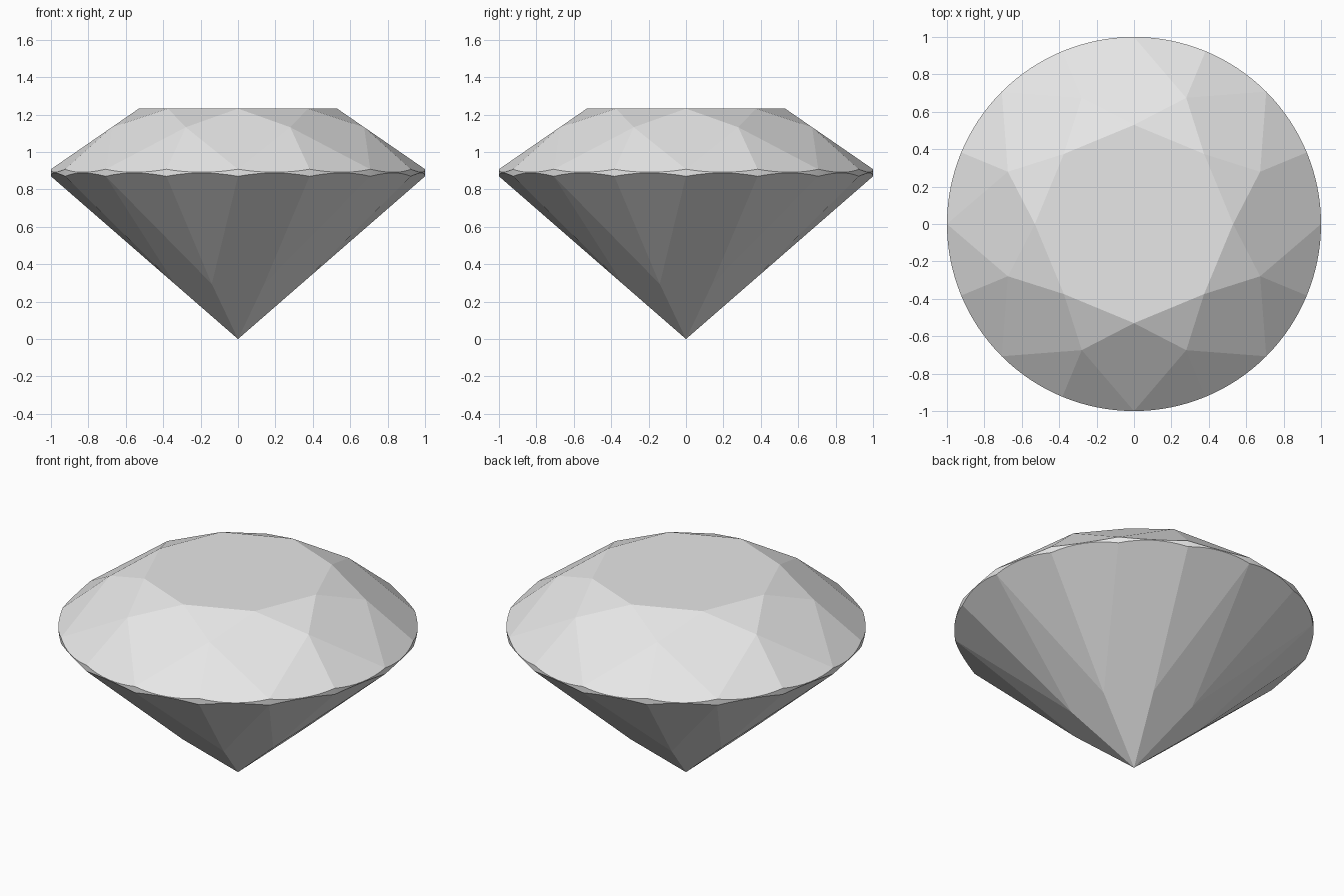
import bpy
import bmesh
from math import cos, radians, tan, pi

from mathutils import Matrix, Vector

cube = bpy.data.objects.get("Cube")
if cube:
    bpy.data.objects.remove(cube)

# Proportions of the round brilliant cut (girdle radius is 1)
TABLE_R, TABLE_Z = 0.53, 1.232
STAR_R = 0.73                      # corners between kites and star facets
CROWN_Z, PAVILION_Z = 0.908, 0.87  # girdle height at the facet corners
LOWER_R = 0.366                    # corners of the pavilion main facets
STEPS = 8                          # girdle segments per half facet
EIGHTH, HALF = pi / 4, pi / 8
STAR_Z = TABLE_Z - (TABLE_Z - CROWN_Z) * (STAR_R * cos(HALF) - TABLE_R) / (1 - TABLE_R)
LOWER_Z = PAVILION_Z * LOWER_R * cos(HALF)

stone = bpy.data.materials.new("pale grey stone")
stone.use_nodes = True
stone.diffuse_color = (0.8, 0.8, 0.8, 1)
stone.node_tree.nodes["Principled BSDF"].inputs["Base Color"].default_value = (0.8, 0.8, 0.8, 1)

bm = bmesh.new()


def polar(r, angle, z):
    return Matrix.Rotation(angle, 3, "Z") @ Vector((r, 0, z))


def face(points):
    return bm.faces.new([bm.verts.new(p) for p in points])


def scallop(start, rim_z, corner_r, corner_z):
    """Curve where one flat half facet meets the round girdle."""
    mid = HALF / 2
    slope = (corner_z - rim_z) / (cos(mid) * (1 - corner_r))
    angles = [HALF * i / STEPS for i in range(STEPS + 1)]
    return [polar(1, start + a, rim_z + slope * (cos(mid) - cos(a - mid))) for a in angles]


# Table
face([polar(TABLE_R, k * EIGHTH, TABLE_Z) for k in range(8)])

for k in range(8):
    a = k * EIGHTH
    star = polar(STAR_R, a + HALF, STAR_Z)
    lower = polar(LOWER_R, a + HALF, LOWER_Z)
    table = polar(TABLE_R, a, TABLE_Z)

    # Crown kite and star facet
    face([table, polar(STAR_R, a - HALF, STAR_Z), polar(1, a, CROWN_Z), star])
    face([table, star, polar(TABLE_R, a + EIGHTH, TABLE_Z)])

    # Pavilion main facet, down to the culet
    face([(0, 0, 0), lower, polar(1, a, PAVILION_Z), polar(LOWER_R, a - HALF, LOWER_Z)])

    # Half facets above and below the girdle, and the girdle band between
    for start in (a, a + HALF):
        top = scallop(start, CROWN_Z, STAR_R, STAR_Z)
        bottom = scallop(start, PAVILION_Z, LOWER_R, LOWER_Z)
        face([star] + top)
        face([lower] + bottom[::-1])
        for i in range(STEPS):
            face([bottom[i], bottom[i + 1], top[i + 1], top[i]])

bmesh.ops.remove_doubles(bm, verts=bm.verts, dist=0.0005)
bmesh.ops.recalc_face_normals(bm, faces=bm.faces)

mesh = bpy.data.meshes.new("cut_gemstone")
bm.to_mesh(mesh)
bm.free()
mesh.materials.append(stone)
gem = bpy.data.objects.new("cut_gemstone", mesh)
bpy.context.collection.objects.link(gem)

# Round girdle, crisp facets
bpy.ops.object.select_all(action="DESELECT")
gem.select_set(True)
bpy.context.view_layer.objects.active = gem
bpy.ops.object.shade_smooth_by_angle(angle=radians(4))
